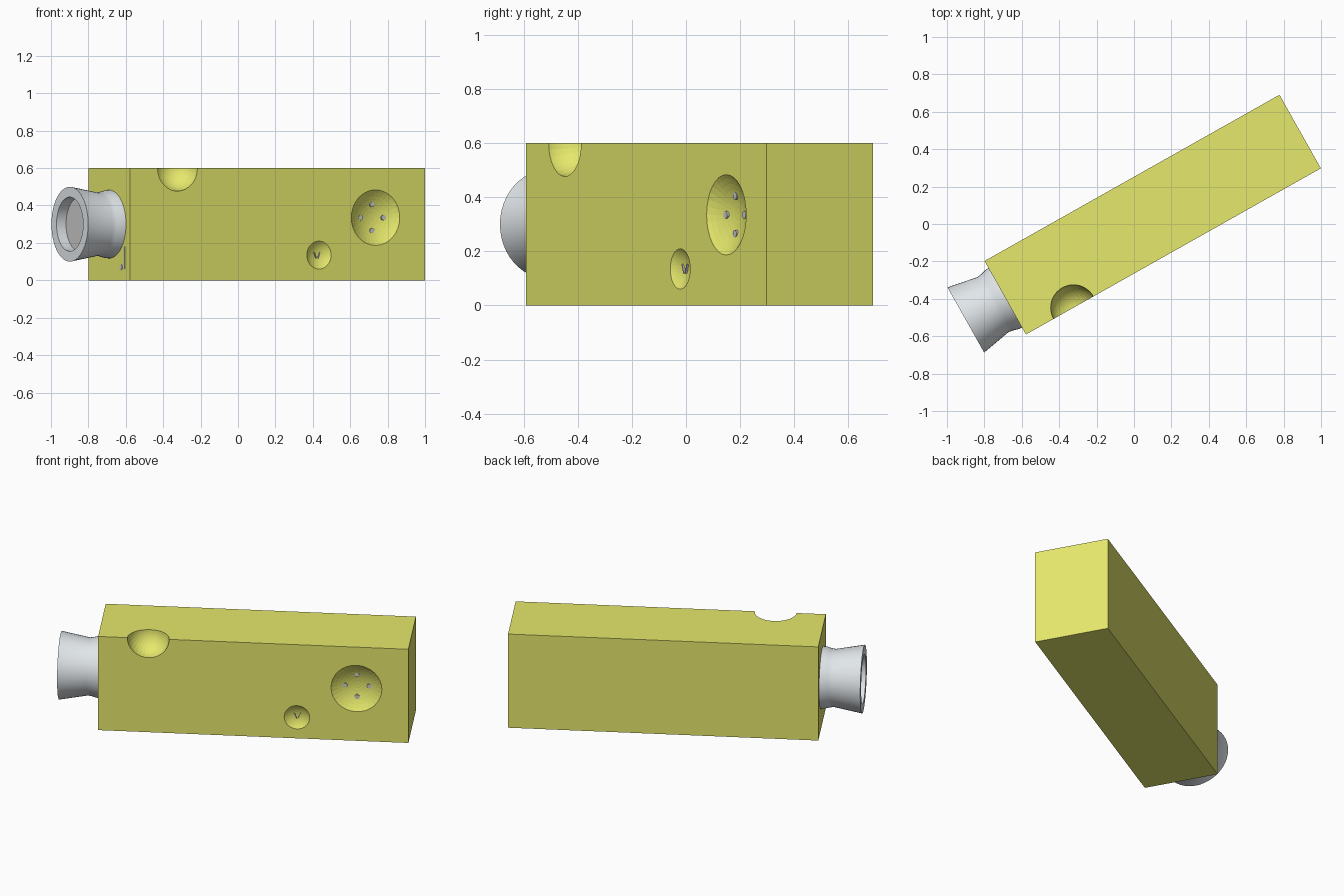
import bpy, bmesh, math
from mathutils import Matrix, Vector

if "Cube" in bpy.data.objects:
    bpy.data.objects.remove(bpy.data.objects["Cube"])

# Body frame: local x = long axis, local -y = face with the dimples
FRAME = Matrix.Translation((0.1, 0.05, 0)) @ Matrix.Rotation(math.radians(29.4), 4, 'Z')
HL, HW, H = 0.905, 0.2255, 0.60


def material(name, colour):
    m = bpy.data.materials.new(name)
    m.diffuse_color = (*colour, 1)
    m.use_nodes = True
    m.node_tree.nodes["Principled BSDF"].inputs["Base Color"].default_value = m.diffuse_color
    return m


YELLOW = material("yellow", (0.79, 0.81, 0.15))
SILVER = material("silver", (0.75, 0.79, 0.82))


def add(name, bm, mat=None, local=Matrix.Identity(4)):
    bmesh.ops.recalc_face_normals(bm, faces=bm.faces)
    me = bpy.data.meshes.new(name)
    bm.to_mesh(me)
    bm.free()
    ob = bpy.data.objects.new(name, me)
    bpy.context.collection.objects.link(ob)
    ob.matrix_world = FRAME @ local
    if mat:
        me.materials.append(mat)
    return ob


def box(name, centre, size, mat=None, lean=0):
    bm = bmesh.new()
    bmesh.ops.create_cube(bm, size=1)
    bmesh.ops.scale(bm, vec=size, verts=bm.verts)
    return add(name, bm, mat, Matrix.Translation(centre) @ Matrix.Rotation(lean, 4, 'Y'))


def disc(name, centre, radius, depth, axis, sides=16):
    bm = bmesh.new()
    bmesh.ops.create_cone(bm, cap_ends=True, segments=sides, radius1=radius,
                          radius2=radius, depth=depth)
    return add(name, bm, None, Matrix.Translation(centre) @ Matrix.Rotation(math.pi / 2, 4, axis))


# Main block
body = box("body", (0, 0, H / 2), (2 * HL, 2 * HW, H), YELLOW)


# Spherical cuts in the front face: x, z, sphere radius, depth
def scoop(name, x, z, radius, depth):
    bm = bmesh.new()
    bmesh.ops.create_uvsphere(bm, u_segments=32, v_segments=32, radius=radius)
    cutter = add(name, bm, YELLOW, Matrix.Translation((x, -HW - radius + depth, z))
                 @ Matrix.Rotation(math.pi / 2, 4, 'X'))
    cutter.hide_render = True
    cutter.hide_set(True)
    mod = body.modifiers.new(name, 'BOOLEAN')
    mod.operation = 'DIFFERENCE'
    mod.solver = 'EXACT'
    mod.object = cutter


scoop("edge_notch_cutter", -0.613, 0.599, 0.122, 0.122)
scoop("large_dimple_cutter", 0.602, 0.335, 0.243, 0.051)
scoop("small_dimple_cutter", 0.255, 0.135, 0.122, 0.0257)

# Four contacts in the large dimple
for i in range(4):
    a = i * math.pi / 2
    disc(f"contact_{i + 1}", (0.602 + 0.07 * math.cos(a), -HW + 0.043, 0.335 + 0.07 * math.sin(a)),
         0.014, 0.016, 'X')

# Two leaning blades in the small dimple
for side, label in ((-1, "left"), (1, "right")):
    box(f"blade_{label}", (0.255 + side * 0.012, -HW + 0.024, 0.135),
        (0.005, 0.014, 0.036), None, side * math.radians(22))

# Flared barrel, lathed round the long axis, with a recessed front
profile = [(-0.89, 0), (-0.89, 0.184), (-0.925, 0.181), (-0.955, 0.173), (-0.98, 0.169),
           (-1.147, 0.2), (-1.147, 0.145), (-1.087, 0.145), (-1.087, 0)]
bm = bmesh.new()
verts = [bm.verts.new((x, 0, r)) for x, r in profile]
edges = [bm.edges.new(p) for p in zip(verts, verts[1:])]
bmesh.ops.spin(bm, geom=verts + edges, cent=(0, 0, 0), axis=(1, 0, 0),
               angle=2 * math.pi, steps=48)
bmesh.ops.remove_doubles(bm, verts=bm.verts, dist=1e-5)
barrel = add("barrel", bm, SILVER, Matrix.Translation((0, 0, 0.3)))
bpy.context.view_layer.objects.active = barrel
barrel.select_set(True)
bpy.ops.object.shade_smooth_by_angle(angle=math.radians(25))

# Dark disc inside the barrel and its thin slot
disc("barrel_disc", (-1.086, 0, 0.3), 0.144, 0.006, 'Y', 48)
box("disc_slot", (-1.089, 0.016, 0.345), (0.004, 0.02, 0.07))

# Slot and jack on the end face
box("end_slot", (-HL, -0.165, 0.12), (0.006, 0.014, 0.12))
disc("end_jack", (-HL, -0.13, 0.07), 0.015, 0.006, 'Y')
